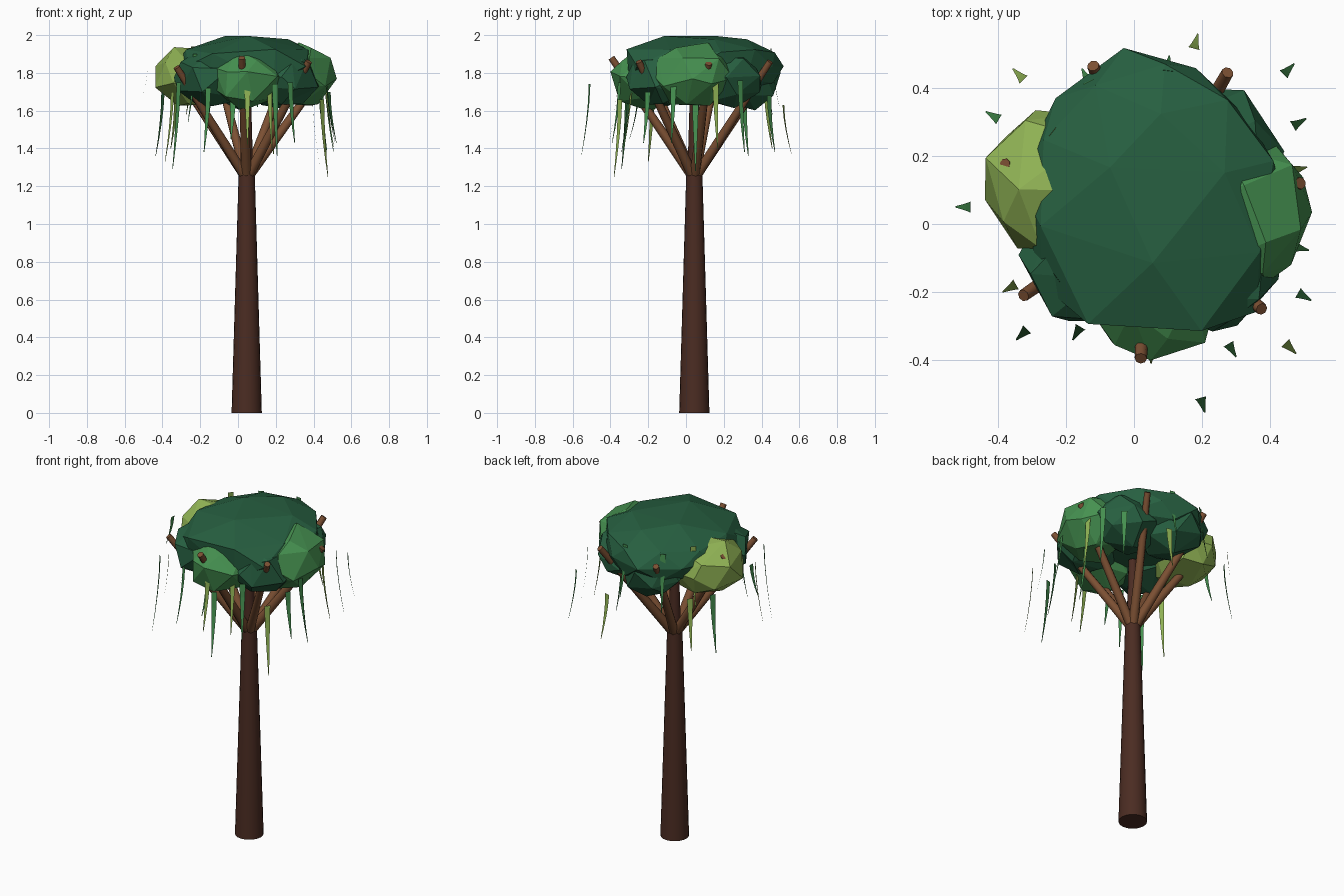
import bpy, bmesh, math, random
from mathutils import Vector, Matrix

if "Cube" in bpy.data.objects:
    bpy.data.objects.remove(bpy.data.objects["Cube"])

random.seed(4)
CX, CY = 0.046, 0.044


def material(name, rgb):
    m = bpy.data.materials.new(name)
    m.diffuse_color = (*rgb, 1)
    m.use_nodes = True
    m.node_tree.nodes["Principled BSDF"].inputs["Base Color"].default_value = m.diffuse_color
    return m


BARK = material("bark", (0.07, 0.025, 0.016))
WOOD = material("branch_wood", (0.2, 0.08, 0.033))
DARK = material("dark_foliage", (0.02, 0.115, 0.052))
MID = material("mid_foliage", (0.06, 0.28, 0.08))
LIGHT = material("light_foliage", (0.28, 0.45, 0.09))


def finish(bm, name, mat, smooth=False):
    me = bpy.data.meshes.new(name)
    for f in bm.faces:
        f.smooth = smooth and len(f.verts) == 4
    bm.to_mesh(me)
    bm.free()
    me.materials.append(mat)
    ob = bpy.data.objects.new(name, me)
    bpy.context.collection.objects.link(ob)
    return ob


def limb(name, a, b, r1, r2, sides, mat):
    a, b = Vector(a), Vector(b)
    d = b - a
    rot = d.to_track_quat('Z', 'Y').to_matrix().to_4x4()
    bm = bmesh.new()
    bmesh.ops.create_cone(bm, cap_ends=True, segments=sides, radius1=r1, radius2=r2,
                          depth=d.length, matrix=Matrix.Translation((a + b) / 2) @ rot)
    for e in bm.edges:  # crisp rims at the caps
        e.smooth = all(len(f.verts) == 4 for f in e.link_faces)
    finish(bm, name, mat, True)


def blob(name, centre, radii, mat, jitter=0.07, ratio=0.5, front=None):
    bm = bmesh.new()
    bmesh.ops.create_icosphere(bm, subdivisions=2, radius=1)
    spin = Matrix.Rotation(random.uniform(0, 6.28), 3, 'Z')
    for v in bm.verts:
        p = spin @ v.co * random.uniform(1 - jitter, 1 + jitter)
        v.co = Vector(centre) + Vector(p[i] * radii[i] for i in range(3))
        if front is not None:  # squared-off front edge, bevelled back corners
            if v.co.y < centre[1]:
                v.co.y = max(centre[1] + (v.co.y - centre[1]) * 1.3, front)
            for sx, limit in ((1, 0.64), (-1, 0.6)):
                over = max(0, sx * v.co.x + v.co.y - limit) / 2
                v.co.x -= sx * over
                v.co.y -= over
    ob = finish(bm, name, mat)
    mod = ob.modifiers.new("coarse_facets", 'DECIMATE')
    mod.ratio = ratio


def frond(name, x, y, top, bottom, mat):
    # flat tapered strip, facing outwards and curling away from the trunk
    out = Vector((x - CX, y - CY, 0)).normalized()
    side = Vector((-out.y, out.x, 0))
    bm = bmesh.new()
    rows = []
    n = 4
    for i in range(n + 1):
        t = i / n
        c = Vector((x, y, top + (bottom - top) * t)) + out * (0.045 * t ** 1.6 - 0.015)
        w = 0.015 * (1 - t ** 1.2) + 0.002
        rows.append([bm.verts.new(c - side * w), bm.verts.new(c + side * w)])
    for p, q in zip(rows, rows[1:]):
        bm.faces.new((p[0], q[0], q[1], p[1]))
    finish(bm, name, mat)


# trunk
limb("trunk", (CX, CY, 0), (CX, CY, 1.29), 0.08, 0.042, 20, BARK)
limb("trunk_top", (CX, CY, 1.28), (CX, CY, 1.68), 0.036, 0.024, 10, BARK)

# branches fanning out through the canopy
tips = [(-0.38, 0.175, 1.88), (-0.12, 0.465, 1.86), (0.275, 0.445, 1.86), (0.49, 0.12, 1.85),
        (0.375, -0.25, 1.86), (0.02, -0.395, 1.88), (-0.325, -0.21, 1.83)]
for i, tip in enumerate(tips):
    limb(f"branch_{i}", (CX, CY, 1.24), tip, 0.028, 0.018, 8, WOOD)

# canopy: a flat crown with overlapping clumps round the rim
blob("crown", (0.06, 0.1, 1.835), (0.395, 0.42, 0.165), DARK, 0.025, 0.75, -0.305)
clumps = [
    ("clump_left", (-0.25, 0.12, 1.775), (0.2, 0.215, 0.16), LIGHT),
    ("clump_front", (0.05, -0.2, 1.765), (0.2, 0.205, 0.16), MID),
    ("clump_right", (0.325, 0.04, 1.785), (0.19, 0.22, 0.17), MID),
    ("clump_front_left", (-0.13, -0.11, 1.775), (0.2, 0.19, 0.15), DARK),
    ("clump_front_right", (0.24, -0.12, 1.77), (0.19, 0.19, 0.15), DARK),
    ("clump_back", (0.0, 0.31, 1.775), (0.19, 0.19, 0.165), DARK),
    ("clump_back_right", (0.23, 0.22, 1.775), (0.2, 0.18, 0.16), DARK),
]
for c in clumps:
    blob(*c)

# hanging fronds: x, y, top, bottom
fronds = [
    (0.18, 0.53, 1.63, 1.37), (0.45, 0.45, 1.68, 1.38), (0.48, 0.295, 1.76, 1.38),
    (0.48, 0.16, 1.75, 1.40), (0.485, -0.07, 1.75, 1.43), (0.495, -0.21, 1.70, 1.43),
    (0.455, -0.36, 1.66, 1.25), (0.285, -0.365, 1.75, 1.43), (0.2, -0.525, 1.74, 1.36),
    (0.05, -0.38, 1.75, 1.42), (-0.165, -0.315, 1.72, 1.38), (-0.325, -0.32, 1.75, 1.29),
    (-0.36, -0.185, 1.70, 1.33), (-0.495, 0.05, 1.81, 1.63), (-0.41, 0.315, 1.70, 1.36),
    (-0.335, 0.435, 1.70, 1.40), (-0.14, 0.43, 1.92, 1.58), (0.1, 0.465, 1.93, 1.62),
    (-0.25, 0.28, 1.94, 1.58), (0.41, 0.05, 1.64, 1.28), (-0.24, -0.165, 1.90, 1.54),
    (0.17, -0.3, 1.80, 1.40), (-0.03, -0.27, 1.67, 1.45),
]
for i, f in enumerate(fronds):
    frond(f"frond_{i}", *f, LIGHT if i % 3 == 0 else MID)
